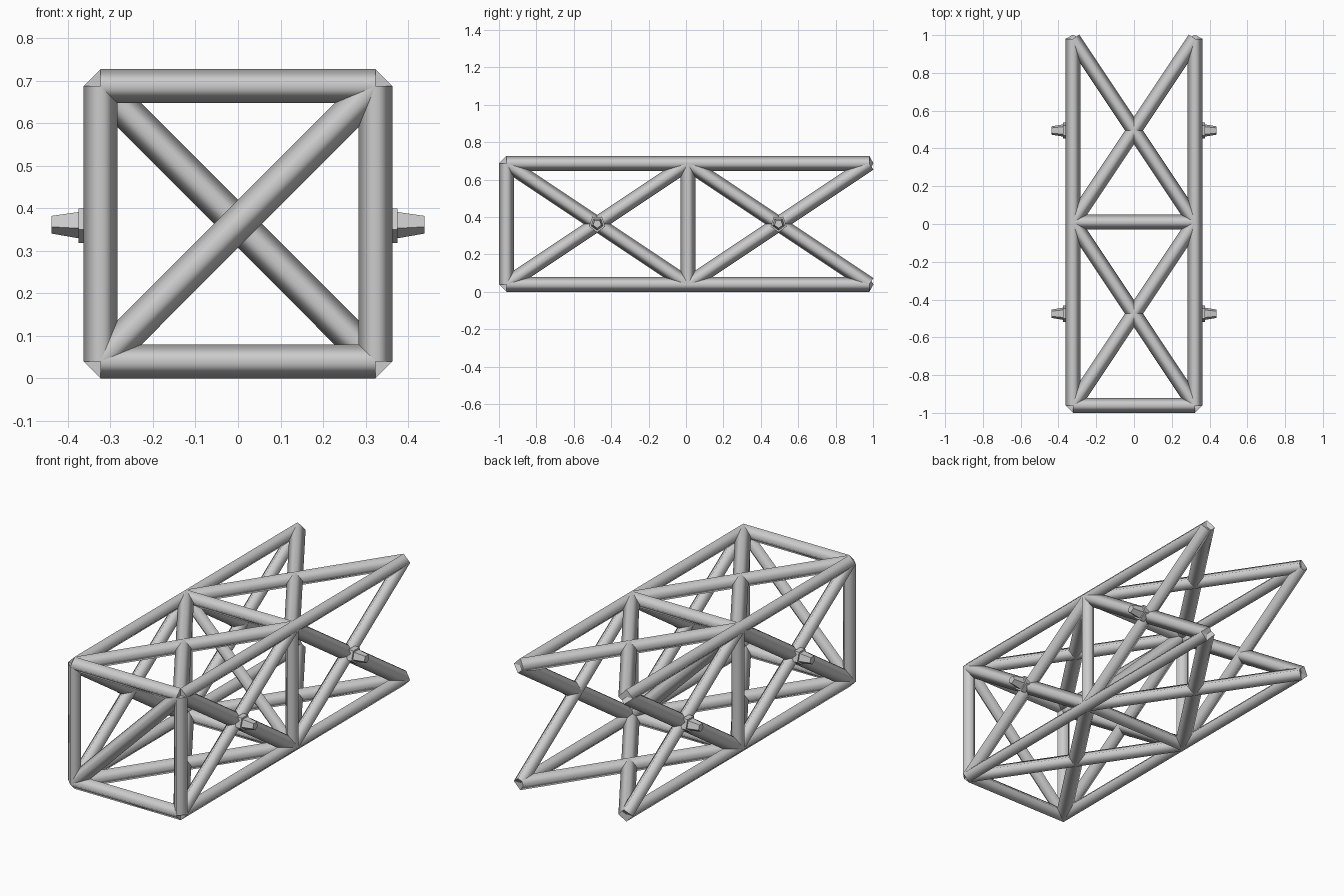
import bpy, bmesh, math
from mathutils import Vector

if "Cube" in bpy.data.objects:
    bpy.data.objects.remove(bpy.data.objects["Cube"])

R = 0.04                      # tube half-thickness
X, Z0, Z1 = 0.323, 0.04, 0.687
YS = (-0.96, 0.01, 0.98)      # node stations along the truss


def make_object(name, bm):
    bmesh.ops.recalc_face_normals(bm, faces=bm.faces)
    mesh = bpy.data.meshes.new(name)
    bm.to_mesh(mesh)
    bm.free()
    obj = bpy.data.objects.new(name, mesh)
    bpy.context.collection.objects.link(obj)
    return obj


def loft(bm, rings, smooth):
    """Skin a list of rings of points and cap both ends."""
    vs = [[bm.verts.new(p) for p in ring] for ring in rings]
    n = len(vs[0])
    for a, b in zip(vs, vs[1:]):
        for i in range(n):
            j = (i + 1) % n
            bm.faces.new((a[i], a[j], b[j], b[i])).smooth = smooth
    bm.faces.new(vs[0][::-1])
    bm.faces.new(vs[-1])


def bar(bm, a, b, normal):
    """Four-sided smooth-shaded tube, one ridge facing along normal."""
    a, b, u = Vector(a), Vector(b), Vector(normal)
    w = (b - a).normalized().cross(u).normalized()
    section = [u * R, w * R, -u * R, -w * R]
    loft(bm, [[p + o for o in section] for p in (a, b)], True)


# long chords
bm = bmesh.new()
for x in (-X, X):
    for z in (Z0, Z1):
        bar(bm, (x, YS[0], z), (x, YS[2], z), (1, 0, 0))
make_object("long_chords", bm)

# cross frames at the front and middle, with opposite diagonals
for name, y, s in (("front_frame", YS[0], 1), ("middle_frame", YS[1], -1)):
    bm = bmesh.new()
    for z in (Z0, Z1):
        bar(bm, (-X, y, z), (X, y, z), (0, 1, 0))
    for x in (-X, X):
        bar(bm, (x, y, Z0), (x, y, Z1), (0, 1, 0))
    bar(bm, (-X * s, y, Z0), (X * s, y, Z1), (0, 1, 0))
    make_object(name, bm)

# crossed braces on all four long faces of both bays
for bay, (y0, y1) in zip(("front", "back"), zip(YS, YS[1:])):
    bm = bmesh.new()
    for x in (-X, X):
        bar(bm, (x, y0, Z0), (x, y1, Z1), (1, 0, 0))
        bar(bm, (x, y0, Z1), (x, y1, Z0), (1, 0, 0))
    make_object(bay + "_side_braces", bm)
    bm = bmesh.new()
    for z in (Z0, Z1):
        bar(bm, (-X, y0, z), (X, y1, z), (0, 0, 1))
        bar(bm, (X, y0, z), (-X, y1, z), (0, 0, 1))
    make_object(bay + "_top_bottom_braces", bm)

    # five-sided tapered pegs with flanges where the side braces cross
    for side, s in (("left", -1), ("right", 1)):
        bm = bmesh.new()
        profile = ((0.345, 0.045), (0.375, 0.045), (0.375, 0.034), (0.438, 0.023))
        angles = [math.radians(-90 + 72 * i) for i in range(5)]
        loft(bm, [[(s * x, (y0 + y1) / 2 + r * math.cos(t),
                    (Z0 + Z1) / 2 + r * math.sin(t)) for t in angles]
                  for x, r in profile], False)
        make_object(f"{bay}_{side}_peg", bm)
